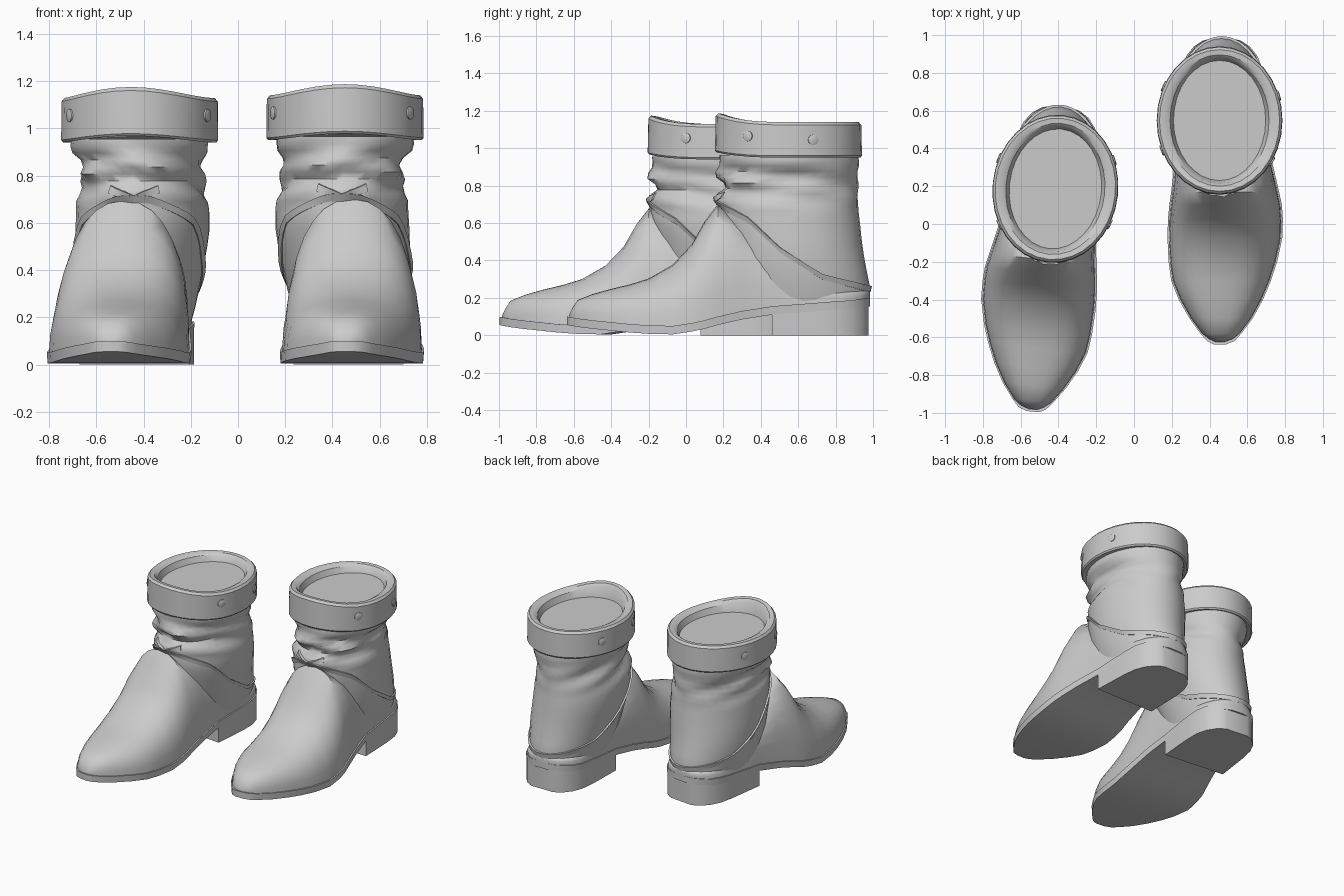
import bpy, bmesh, math
from mathutils import Matrix, Vector

if "Cube" in bpy.data.objects:
    bpy.data.objects.remove(bpy.data.objects["Cube"])

# foot stations: y, inner x, outer x, sole underside z, upper top z
FOOT = [(-.637, .425, .485, .055, .11), (-.62, .39, .53, .052, .145), (-.58, .355, .565, .045, .188),
        (-.5, .297, .625, .035, .22), (-.4, .24, .68, .025, .248), (-.3, .2, .722, .015, .272),
        (-.2, .186, .755, .008, .303), (-.07, .18, .783, .005, .378), (.03, .183, .785, .02, .485),
        (.1, .19, .78, .035, .61), (.17, .2, .765, .055, .70), (.3, .215, .735, .085, .61),
        (.46, .235, .70, .11, .43), (.72, .24, .69, .13, .28), (.82, .252, .678, .138, .255),
        (.89, .28, .65, .142, .25), (.94, .32, .61, .15, .245), (.97, .365, .565, .153, .242),
        (.985, .42, .51, .155, .24)]
# shaft levels: z, inner x, outer x, front y, back y
SHAFT = [(.16, .25, .68, .28, .975), (.25, .225, .705, .26, .985), (.4, .19, .73, .22, .955),
         (.5, .17, .728, .2, .94), (.6, .155, .725, .175, .93), (.68, .162, .718, .17, .92),
         (.74, .175, .705, .17, .92), (.8, .195, .69, .185, .915), (.86, .19, .70, .18, .92),
         (.92, .165, .74, .175, .925), (1.02, .16, .745, .185, .915)]
# upper edge of the foot part as seen from the side: y, z
EDGE = [(.15, .72), (.34, .615), (.5, .455), (.72, .31), (.98, .245)]
# roundness of the foot's arch along its length: y, exponent
ROUND = [(-.63, .8), (-.5, .8), (-.3, .8), (.0, .85), (.17, .88), (.3, .72), (.46, .5)]


def interp(table, t):
    """Linear lookup of a row in a table keyed by its first column."""
    if t <= table[0][0]:
        return table[0][1:]
    for a, b in zip(table, table[1:]):
        if t <= b[0]:
            f = (t - a[0]) / (b[0] - a[0])
            return [p + (q - p) * f for p, q in zip(a[1:], b[1:])]
    return table[-1][1:]


def loft(name, rings, M, angle=32):
    """Skin closed rings of equal length, with a face on both ends."""
    bm = bmesh.new()
    rows = [[bm.verts.new(M @ Vector(p)) for p in r] for r in rings]
    n = len(rows[0])
    for a, b in zip(rows, rows[1:]):
        for i in range(n):
            j = (i + 1) % n
            bm.faces.new((a[i], a[j], b[j], b[i]))
    bm.faces.new(rows[0])
    bm.faces.new(rows[-1])
    bmesh.ops.recalc_face_normals(bm, faces=bm.faces)
    me = bpy.data.meshes.new(name)
    bm.to_mesh(me)
    bm.free()
    ob = bpy.data.objects.new(name, me)
    bpy.context.collection.objects.link(ob)
    bpy.ops.object.select_all(action='DESELECT')
    bpy.context.view_layer.objects.active = ob
    ob.select_set(True)
    bpy.ops.object.shade_smooth_by_angle(angle=math.radians(angle))
    return ob


def shaft_point(a, z, off=0.0):
    """Point on the wrinkled shaft; angle 0 faces the toe."""
    x0, x1, y0, y1 = interp(SHAFT, z)
    amp = max(0, 1 - abs(z - .81) / .16) * (.2 + .8 * max(0, math.cos(a * .6)))
    off += amp * (.028 * math.sin(52 * z + 3 * abs(a) + .8 * math.sin(2 * a + 1))
                  + .014 * math.sin(30 * z - 5 * a))
    return ((x0 + x1) / 2 + ((x1 - x0) / 2 + off) * math.sin(a),
            (y0 + y1) / 2 - ((y1 - y0) / 2 + off) * math.cos(a), z)


def angles(n):
    return [-math.pi + 2 * math.pi * i / n for i in range(n)]


def build_boot(side, M):
    # sole
    loft(side + "_sole", [[(x0, y, z), (x1, y, z), (x1 + .003, y, z + .045), (x0 - .003, y, z + .045)]
                          for y, x0, x1, z, _ in FOOT], M)

    # heel block
    heel = []
    for y in (.46, .6, .72, .82, .89, .94, .965, .975):
        x0, x1, z, _ = interp(FOOT, y)
        heel.append([(x0, y, 0), (x1, y, 0), (x1, y, z + .02), (x0, y, z + .02)])
    loft(side + "_heel", heel, M)

    # foot upper, arched cross sections
    rings = []
    for y, x0, x1, z, top in FOOT:
        e = interp(ROUND, y)[0]
        cx, w, zb = (x0 + x1) / 2, (x1 - x0) / 2 - .006, z + .035
        ring = []
        for i in range(17):
            t = math.pi * i / 16
            c, s = math.cos(t), max(0, math.sin(t))
            ring.append((cx + w * math.copysign(abs(c) ** e, c), y + (.012 if y < -.6 else 0),
                         zb + (top - zb) * s ** e))
        rings.append(ring)
    loft(side + "_foot_upper", rings, M, 45)

    # wrinkled shaft
    levels = [.16, .25, .33, .42, .51, .58] + [.635 + .03 * i for i in range(12)]
    loft(side + "_shaft", [[shaft_point(a, z) for a in angles(32)] for z in levels], M, 60)

    # two straps crossing at the front and running down to the heel
    for s, label in ((1, "outer"), (-1, "inner")):
        rings = []
        for i in range(27):
            a = -.4 + (math.pi + .4) * i / 26
            if a < 0:
                z = .715 - .1 * a
            else:
                z = .715
                for _ in range(6):          # settle height against the sloping edge line
                    z = .5 * z + .5 * interp(EDGE, shaft_point(a, z)[1])[0]
            rings.append([shaft_point(s * a, z + dz, off) for off, dz in
                          ((-.03, -.02), (.004, -.022), (.012, .01), (-.03, .014))])
        loft(side + "_strap_" + label, rings, M, 50)

    # cuff with turned rim and inner floor
    def cuff_ring(rx, ry, z, lift):
        return [(.453 + rx * math.sin(a), .548 - ry * math.cos(a),
                 z + lift * max(0, math.cos(a)) ** 3) for a in angles(32)]
    loft(side + "_cuff", [cuff_ring(.25, .33, .965, .025), cuff_ring(.325, .385, .95, .028),
                          cuff_ring(.333, .393, .96, .028), cuff_ring(.331, .389, 1.125, .047),
                          cuff_ring(.318, .375, 1.14, .047), cuff_ring(.285, .348, 1.138, .045),
                          cuff_ring(.262, .333, 1.125, .035), cuff_ring(.244, .318, 1.085, 0)], M)

    # round studs on both sides of the cuff
    for sx, spots in ((1, ((.33, 1.065), (.68, 1.045))), (-1, ((.39, 1.065), (.73, 1.05)))):
        for k, (y, z) in enumerate(spots):
            a = math.acos((.548 - y) / .393) * sx
            nrm = Vector((math.sin(a) / .333, -math.cos(a) / .393, 0)).normalized()
            tan = Vector((-nrm.y, nrm.x, 0))
            c = Vector((.453 + .333 * math.sin(a), y, z))
            rings = [[c + nrm * d + tan * r * math.cos(t) + Vector((0, 0, r * math.sin(t)))
                      for t in angles(12)] for d, r in ((-.015, .028), (.003, .028), (.006, .022))]
            loft(f"{side}_stud_{'outer' if sx > 0 else 'inner'}_{k + 1}", rings, M)


# the second boot is mirrored, stepped forward and turned slightly outward
mirrored = (Matrix.Translation((-.455, -.18, 0)) @ Matrix.Rotation(-.1, 4, 'Z')
            @ Matrix.Translation((.455, -.18, 0)) @ Matrix.Diagonal((-1, 1, .99, 1)))
build_boot("right", Matrix.Identity(4))
build_boot("left", mirrored)
